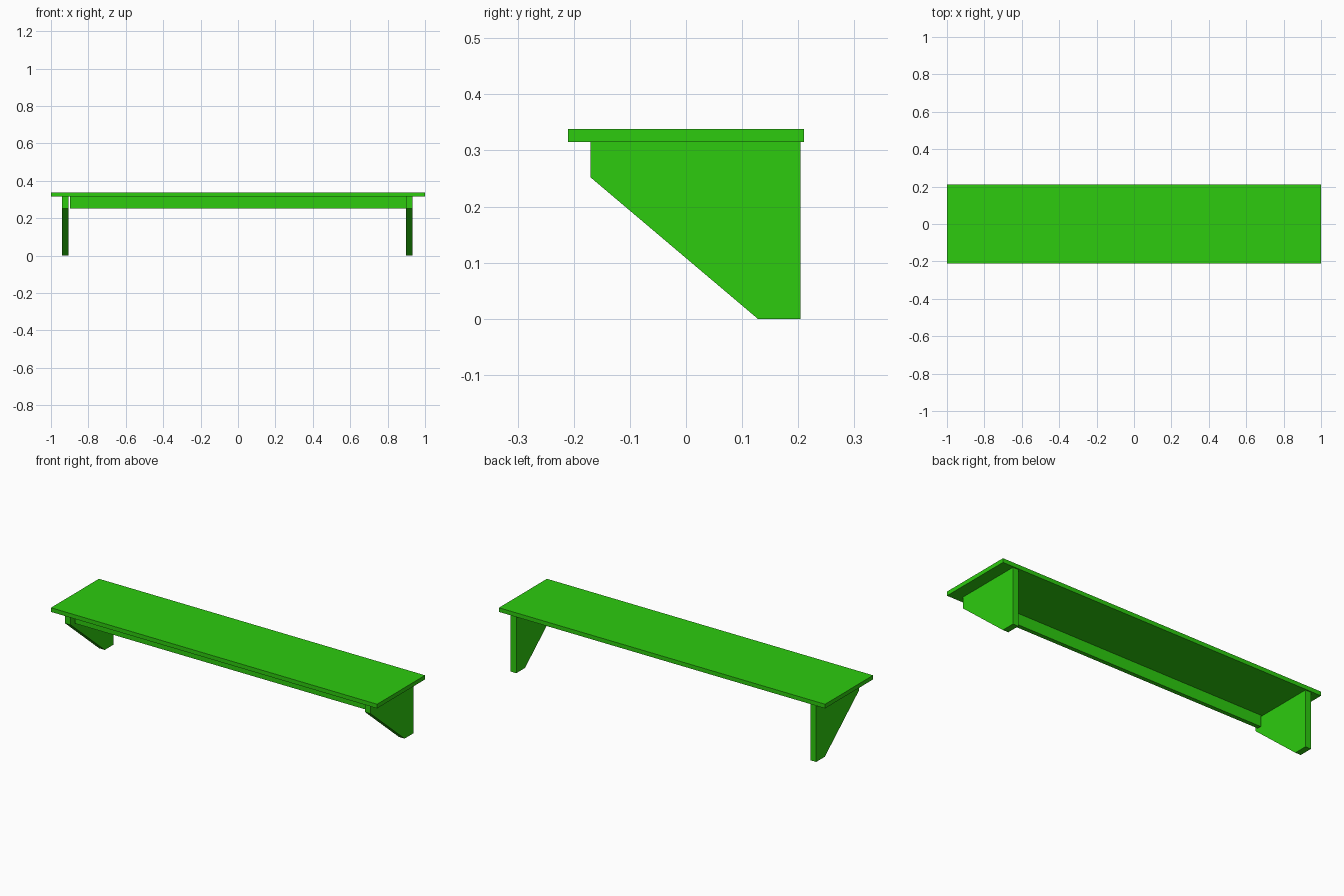
import bpy
import bmesh

if "Cube" in bpy.data.objects:
    bpy.data.objects.remove(bpy.data.objects["Cube"], do_unlink=True)

# Single green paint
green = bpy.data.materials.new("green_paint")
green.use_nodes = True
colour = (0.026, 0.6, 0.0045, 1.0)
green.diffuse_color = colour
green.node_tree.nodes["Principled BSDF"].inputs["Base Color"].default_value = colour


def extrude_profile(name, profile, x_min, x_max):
    """Extrude a (y, z) outline along x into a closed solid."""
    bm = bmesh.new()
    face = bm.faces.new([bm.verts.new((x_min, y, z)) for y, z in profile])
    result = bmesh.ops.extrude_face_region(bm, geom=[face])
    verts = [v for v in result["geom"] if isinstance(v, bmesh.types.BMVert)]
    bmesh.ops.translate(bm, verts=verts, vec=(x_max - x_min, 0, 0))
    bmesh.ops.recalc_face_normals(bm, faces=bm.faces)
    mesh = bpy.data.meshes.new(name)
    bm.to_mesh(mesh)
    bm.free()
    mesh.materials.append(green)
    obj = bpy.data.objects.new(name, mesh)
    bpy.context.collection.objects.link(obj)
    return obj


def rectangle(y_min, y_max, z_min, z_max):
    return [(y_min, z_min), (y_max, z_min), (y_max, z_max), (y_min, z_max)]


board_bottom, board_top = 0.315, 0.338
lip_height = 0.252

# Shelf board
extrude_profile("shelf_board", rectangle(-0.21, 0.21, board_bottom, board_top), -1, 1)

# Rail beneath the board, between the brackets
extrude_profile("front_rail", rectangle(-0.143, -0.12, lip_height, board_bottom), -0.898, 0.898)

# Wall brackets with a sloping front edge
bracket = [(-0.17, board_bottom), (-0.17, lip_height), (0.128, 0),
           (0.204, 0), (0.204, board_bottom)]
for name, x in (("right_bracket", -0.941), ("left_bracket", 0.898)):
    extrude_profile(name, bracket, x, x + 0.034)
